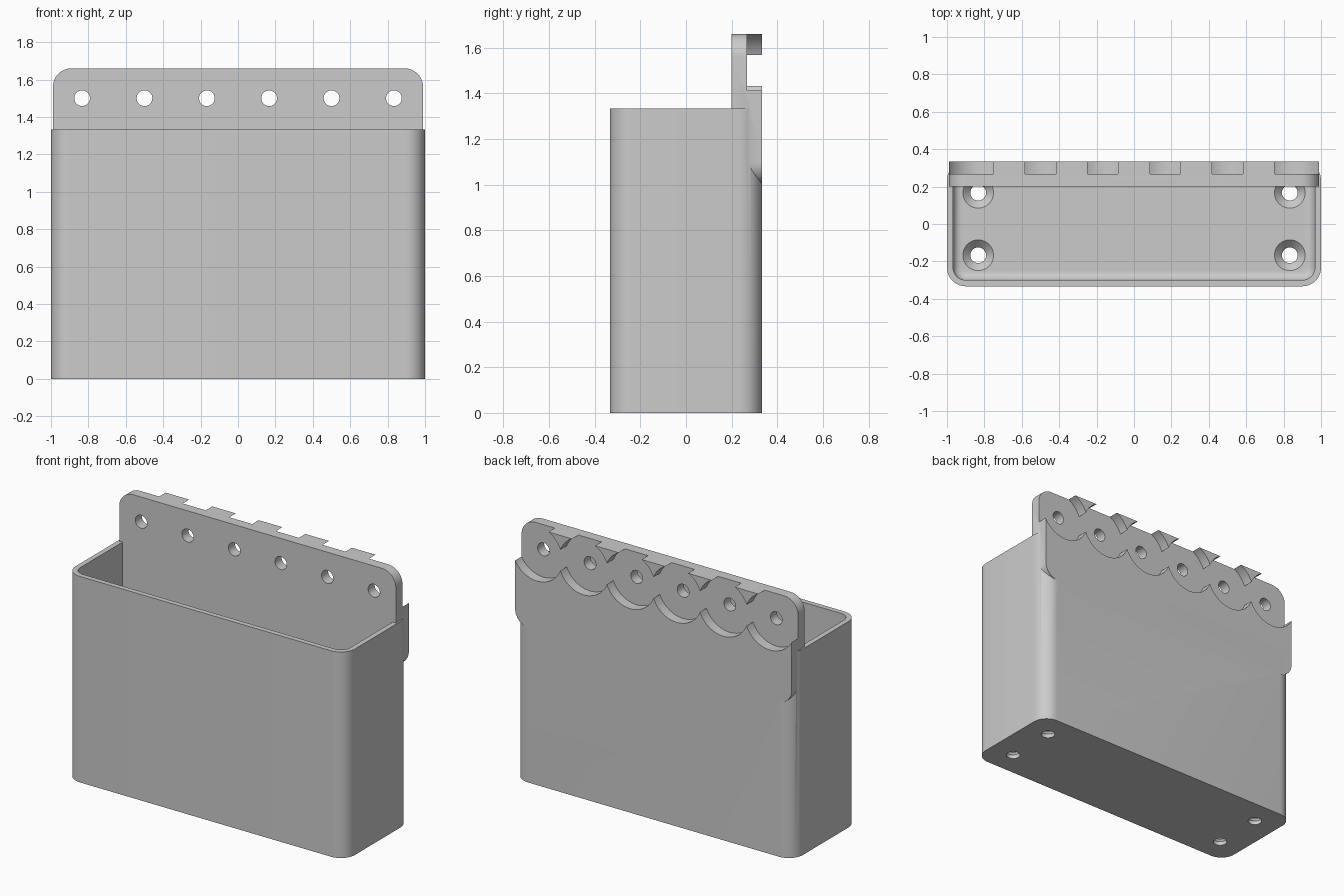
import bpy, bmesh, math
from mathutils import Matrix, Vector

cube = bpy.data.objects.get("Cube")
if cube:
    bpy.data.objects.remove(cube, do_unlink=True)

grey = bpy.data.materials.new("plain_grey")
grey.use_nodes = True
grey.diffuse_color = (0.6, 0.6, 0.6, 1)
grey.node_tree.nodes["Principled BSDF"].inputs["Base Color"].default_value = (0.6, 0.6, 0.6, 1)


def finish(name, bm):
    bmesh.ops.recalc_face_normals(bm, faces=bm.faces[:])
    mesh = bpy.data.meshes.new(name)
    bm.to_mesh(mesh)
    bm.free()
    mesh.materials.append(grey)
    ob = bpy.data.objects.new(name, mesh)
    bpy.context.collection.objects.link(ob)
    return ob


def rounded_box(name, low, high, axis=2, radius=0, floor_fillet=0):
    """Box with the edges along one axis rounded, and optionally its bottom rim."""
    low, high = Vector(low), Vector(high)
    bm = bmesh.new()
    bmesh.ops.create_cube(bm, size=1)
    bmesh.ops.scale(bm, vec=high - low, verts=bm.verts)
    bmesh.ops.translate(bm, vec=(low + high) / 2, verts=bm.verts)
    if radius:
        edges = [e for e in bm.edges
                 if abs((e.verts[0].co - e.verts[1].co).normalized()[axis]) > 0.9]
        bmesh.ops.bevel(bm, geom=edges, offset=radius, segments=12,
                        profile=0.5, affect='EDGES')
    if floor_fillet:
        rim = [e for e in bm.edges if all(abs(v.co.z - low.z) < 1e-5 for v in e.verts)]
        bmesh.ops.bevel(bm, geom=rim, offset=floor_fillet, segments=6,
                        profile=0.5, affect='EDGES')
    return finish(name, bm)


def cone(name, center, r_low, r_high, depth, along_y=False, segments=48):
    bm = bmesh.new()
    turn = Matrix.Rotation(math.pi / 2, 4, 'X') if along_y else Matrix()
    bmesh.ops.create_cone(bm, cap_ends=True, segments=segments, radius1=r_low,
                          radius2=r_high, depth=depth,
                          matrix=Matrix.Translation(center) @ turn)
    return finish(name, bm)


def combine(target, tool, operation='DIFFERENCE'):
    mod = target.modifiers.new(operation.lower(), 'BOOLEAN')
    mod.operation, mod.object, mod.solver = operation, tool, 'EXACT'
    bpy.context.view_layer.objects.active = target
    bpy.ops.object.modifier_apply(modifier=mod.name)
    bpy.data.objects.remove(tool, do_unlink=True)


HALF_Y, RIM, TOP = 0.333, 1.333, 1.66
FLOOR, HOLE_Z, HOLE_R = 0.067, 1.5, 0.042

# Open container with a filleted floor
holder = rounded_box("wall_holder", (-1, -HALF_Y, 0), (1, HALF_Y, RIM), radius=0.1)
combine(holder, rounded_box("cavity", (-0.967, -0.3, FLOOR), (0.967, 0.3, 1.6),
                            radius=0.067, floor_fillet=0.045))

# Mounting plate along the back
combine(holder, rounded_box("back_plate", (-0.99, 0.2, 1.0), (0.99, HALF_Y, TOP),
                            axis=1, radius=0.1), 'UNION')

# Scalloped round recesses with a screw hole in each
for i in range(6):
    x = (i - 2.5) / 3
    combine(holder, cone("recess", (x, 0.367, HOLE_Z), 0.18, 0.18, 0.2, True, 64))
    combine(holder, cone("screw_hole", (x, 0.25, HOLE_Z), HOLE_R, HOLE_R, 0.4, True, 32))

# Clear the recess out to the plate's rounded top corners
for side in (-1, 1):
    xs = sorted((side * 0.87, side * 1.1))
    combine(holder, rounded_box("corner_clear", (xs[0], 0.267, HOLE_Z), (xs[1], 0.5, 1.8)))

# Countersunk drain holes in the floor
for x in (-0.833, 0.833):
    for y in (-0.167, 0.167):
        combine(holder, cone("drain", (x, y, 0), HOLE_R, HOLE_R, 0.3, segments=32))
        combine(holder, cone("countersink", (x, y, FLOOR - 0.02), HOLE_R, 0.083, 0.042))

# Smooth rounded surfaces, keep edges sharp
bpy.ops.object.select_all(action='DESELECT')
holder.select_set(True)
bpy.context.view_layer.objects.active = holder
bpy.ops.object.shade_smooth_by_angle(angle=math.radians(30))
